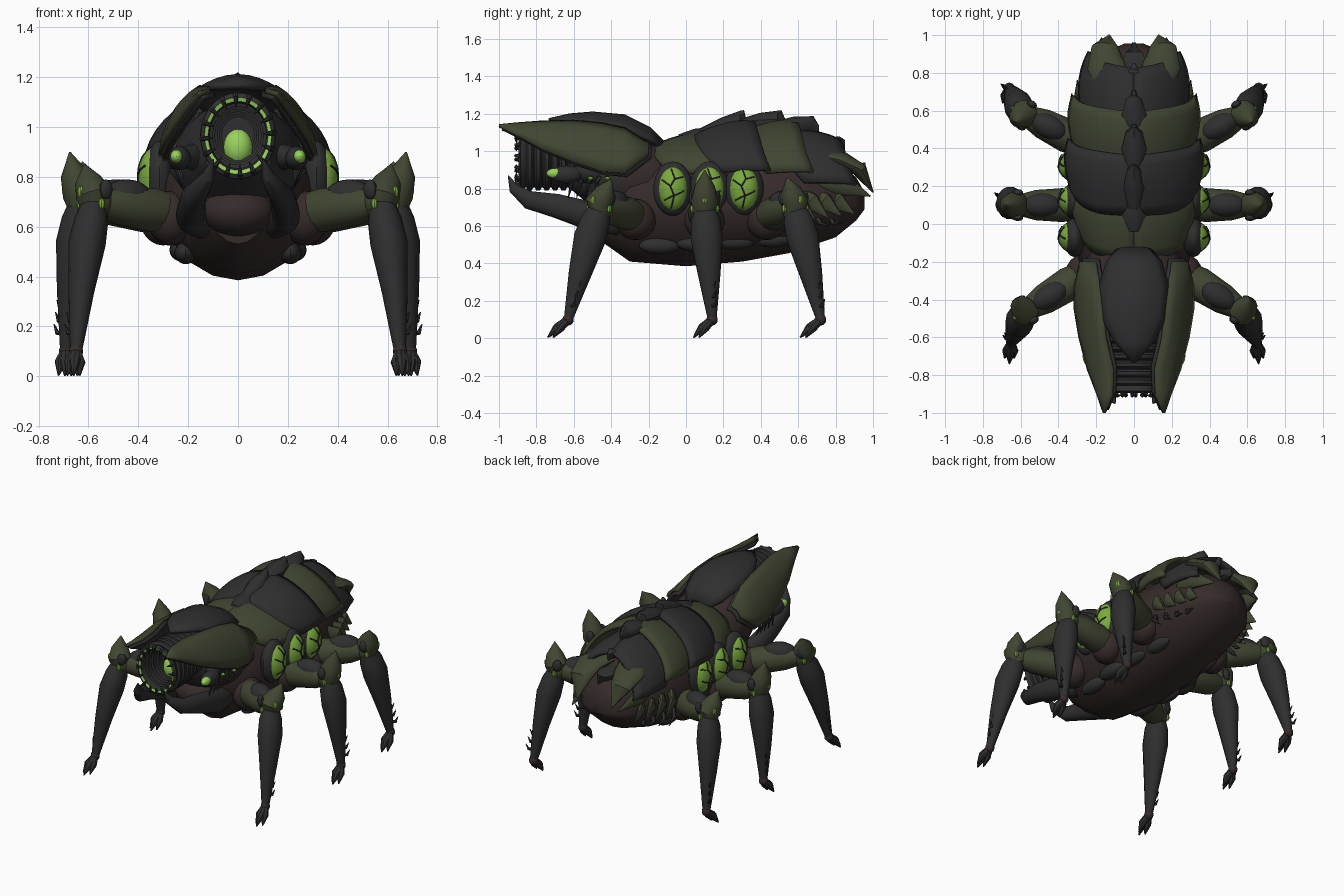
import bpy, bmesh
from math import sin, cos, pi, tau, sqrt, atan2
from mathutils import Vector, Matrix

if "Cube" in bpy.data.objects:
    bpy.data.objects.remove(bpy.data.objects["Cube"], do_unlink=True)

def colour(name, *rgb):
    m = bpy.data.materials.new(name)
    m.use_nodes = True
    m.diffuse_color = (*rgb, 1)
    bsdf = next(n for n in m.node_tree.nodes if n.type == 'BSDF_PRINCIPLED')
    bsdf.inputs["Base Color"].default_value = (*rgb, 1)
    return m

DARK = colour("charcoal shell", .028, .028, .029)
GREEN = colour("olive shell", .052, .060, .031)
BROWN = colour("brown hide", .036, .024, .023)
LIME = colour("lime glow", .32, .65, .11)
SAC = colour("sac green", .20, .40, .05)

def finish(name, bm, mats, mirror=True, thick=0):
    bmesh.ops.recalc_face_normals(bm, faces=bm.faces)
    for f in bm.faces:
        f.smooth = True
    for e in bm.edges:
        e.smooth = e.calc_face_angle(0) < .6
    me = bpy.data.meshes.new(name)
    bm.to_mesh(me)
    bm.free()
    for m in (mats if isinstance(mats, list) else [mats]):
        me.materials.append(m)
    ob = bpy.data.objects.new(name, me)
    bpy.context.collection.objects.link(ob)
    if thick:
        s = ob.modifiers.new("thickness", 'SOLIDIFY')
        s.thickness, s.offset = thick, 0
    if mirror:
        ob.modifiers.new("mirror", 'MIRROR')

def skin(rings, closed=True):
    """Join rows of points with quads; closed rows are capped."""
    bm = bmesh.new()
    rows = [[bm.verts.new(p) for p in r] for r in rings]
    n = len(rows[0])
    for a, b in zip(rows, rows[1:]):
        for i in range(n if closed else n - 1):
            bm.faces.new((a[i], a[(i + 1) % n], b[(i + 1) % n], b[i]))
    if closed:
        bm.faces.new(rows[0])
        bm.faces.new(rows[-1])
    return bm

def tube(name, path, radii, mat, n=14, ref=(0, 0, 1), mirror=True):
    """Tapered limb; a radius may be a (side, up) pair."""
    pts = [Vector(p) for p in path]
    rings = []
    for i, p in enumerate(pts):
        t = (pts[min(i + 1, len(pts) - 1)] - pts[max(i - 1, 0)]).normalized()
        side = t.cross(Vector(ref)).normalized()
        a, b = radii[i] if isinstance(radii[i], tuple) else (radii[i], radii[i])
        rings.append([p + side * a * cos(k * tau / n) + side.cross(t) * b * sin(k * tau / n) for k in range(n)])
    finish(name, skin(rings), mat, mirror)

def ball(name, centre, size, mat, mirror=True, turn=0, seg=16):
    bm = bmesh.new()
    mx = Matrix.Translation(centre) @ Matrix.Rotation(turn, 4, 'Z') @ Matrix.Diagonal((*size, 1))
    bmesh.ops.create_uvsphere(bm, u_segments=seg, v_segments=seg * 3 // 4, radius=1, matrix=mx)
    finish(name, bm, mat, mirror)

def hull(name, sections, zm, mats, n=20, dark_front=-2):
    """Loft of (y, half width, top, bottom) with a keeled belly."""
    cs = [(sin(k * tau / n), cos(k * tau / n)) for k in range(n)]
    bm = skin([[(w * s, y, zm + (zt - zm) * c if c > 0 else zm - (zm - zb) * abs(c) ** 1.25) for s, c in cs]
               for y, w, zt, zb in sections])
    for f in bm.faces:
        f.material_index = int(f.calc_center_median().y < dark_front)
    finish(name, bm, mats, False)

# Body and head mass
hull("body", [(-.47, .13, .9, .53), (-.3, .27, 1.0, .41), (0, .33, 1.03, .385), (.3, .34, 1.06, .41),
              (.55, .31, 1.04, .455), (.8, .25, .95, .54), (.91, .16, .86, .63), (.955, .05, .78, .69)], .7, BROWN)
hull("head", [(-.62, .13, 1.08, .8), (-.5, .2, 1.12, .7), (-.35, .26, 1.1, .6), (-.2, .26, 1.05, .55),
              (-.08, .2, 1.0, .55)], .86, [BROWN, DARK], dark_front=-.4)
for i in range(4):
    ball("belly_plate", (.23 - .02 * abs(i - 1), -.14 + .2 * i, .495 + .012 * i), (.045, .11, .045), DARK)

# Overlapping back armour, swept rearwards down the flanks
def band(name, y0, y1, w0, w1, z0, z1, zc, mat):
    rows = []
    for u in [i / 6 for i in range(7)]:
        h = z0 + (z1 - z0) * u + .015 * sin(pi * u) - .02 * u ** 4 - zc
        w = w0 + (w1 - w0) * u + .012 * sin(pi * u) - .025 * u ** 4
        rows.append([(w * sin(1.36 * v), y0 + (y1 - y0) * u + .13 * v ** 3 * (1 - .3 * u) + .02 * u * sin(pi * v),
                      zc + h * cos(1.36 * v) - .012 * sin(pi * v)) for v in [j / 9 for j in range(10)]])
    finish(name, skin(rows, closed=False), mat, thick=.025)

band("back_plate_1", -.18, .12, .28, .36, 1.02, 1.1, .83, GREEN)
band("back_plate_2", .05, .36, .335, .375, 1.085, 1.175, .83, DARK)
band("back_plate_3", .3, .59, .325, .35, 1.105, 1.17, .82, GREEN)
band("back_plate_4", .5, .82, .29, .265, 1.1, 1.075, .76, DARK)
tube("tail_plate", [(.1, .72, .98), (.15, .84, .955), (.15, .93, .9), (.13, 1.0, .78)],
     [(.09, .03), (.1, .04), (.075, .04), .004], GREEN)
tube("tail_side_plate", [(.22, .72, .86), (.225, .84, .82), (.17, .985, .76)], [(.03, .07), (.035, .06), .004], GREEN)

# Spine ridge, each scale rising to a peak at its rear
for y0, y1, z0, z1 in [(-.04, .13, 1.09, 1.13), (.07, .31, 1.12, 1.22), (.28, .51, 1.17, 1.22),
                       (.47, .68, 1.16, 1.19), (.64, .82, 1.08, 1.08), (.78, .93, .96, .93)]:
    low = z0 - .07
    hull("spine_scale", [(y0, .03, z0, low), (y0 + (y1 - y0) * .5, .07, (z0 + z1) / 2 + .01, low),
                         (y1 - .02, .045, z1 - .003, low), (y1, .02, z1, low), (y1 + .03, .01, z0 - .02, low)],
         z0 - .02, DARK, n=10)

# Head crest and the two long cheek shields with dark linings
crest = [(-.13, .08, 1.05, 1.02), (-.2, .14, 1.12, 1.06), (-.33, .18, 1.185, 1.11), (-.5, .165, 1.2, 1.14),
         (-.62, .1, 1.19, 1.155), (-.73, .005, 1.165, 1.16)]
rows = [[(w * k / 4, y, zt - (zt - ze) * (k / 4) ** 2) for k in range(-4, 5)] for y, w, zt, ze in crest]
finish("head_crest", skin(rows, closed=False), DARK, False, .025)
shield = [(-.2, .2, 1.04, .28, .98), (-.33, .18, 1.12, .31, .88), (-.45, .165, 1.145, .31, .89),
          (-.6, .15, 1.16, .285, .94), (-.77, .11, 1.155, .24, 1.01), (-.9, .11, 1.145, .19, 1.08),
          (-1.0, .15, 1.135, .156, 1.13)]
for name, mat, inset in [("cheek_shield", GREEN, 0), ("cheek_lining", DARK, .016)]:
    rows = []
    for y, xi, zi, xo, zo in shield:
        bulge = [(k / 5, .7 * (xo - xi) * k / 5 * (1 - k / 5) - inset) for k in range(6)]
        rows.append([(xi + (xo - xi) * t + b, y + inset, zi + (zo - zi) * t + b) for t, b in bulge])
    finish(name, skin(rows, closed=False), mat, thick=.02)

# Ribbed mouth tube: outer ribs, glowing lip, then ribbed throat
profile = []
for y in [-.5 - .045 * i for i in range(8)]:
    profile += [(.137, y), (.152, y - .01), (.152, y - .03), (.137, y - .04)]
profile += [(.15, -.885), (.134, -.895), (.12, -.89)]
lip = len(profile) - 2
for i in range(6):
    y, r = -.87 + .045 * i, .113 - .009 * i
    profile += [(r, y), (r, y + .025), (r - .012, y + .03)]
N = 48
bm = skin([[(r * cos(k * tau / N), y, .965 + 1.15 * r * sin(k * tau / N)) for k in range(N)] for r, y in profile])
bm.faces.ensure_lookup_table()
for k in range(N):
    bm.faces[lip * N + k].material_index = int(k % 3 > 0)
finish("mouth_tube", bm, [DARK, LIME], False)
for a in [(k + .17) * tau / 16 for k in range(16)]:
    d, c = Vector((cos(a), 0, 1.15 * sin(a))), Vector((0, -.885, .965))
    tube("mouth_tooth", [c + d * .145, c + d * .135 + Vector((0, -.025, 0)), c + d * .1 + Vector((0, -.02, 0))],
         [.012, .01, .002], DARK, n=6, ref=(.3, 1, .2), mirror=False)
ball("throat_glow", (0, -.72, .92), (.058, .05, .072), LIME, False)

# Eyes, gill teeth and mandibles
ball("eye_socket", (.235, -.64, .875), (.045, .085, .048), DARK)
tube("eye_stalk", [(.16, -.48, .88), (.235, -.62, .88)], [.06, .035], DARK)
ball("eye", (.247, -.7, .882), (.025, .046, .027), LIME)
for i in range(5):
    y = -.6 + .045 * i
    tube("gill_tooth", [(.2 + .01 * i, y, .86), (.235 + .008 * i, y - .01, .83), (.22, y - .03, .75)],
         [.014, .012, .002], DARK, n=6)
    if i % 2 == 0:
        ball("gill_light", (.222 + .011 * i, y, .855), (.011, .016, .009), LIME, seg=8)
tube("mandible", [(.14, -.36, .62), (.19, -.5, .65), (.18, -.7, .71), (.16, -.84, .74), (.12, -.92, .8), (.1, -.95, .87)],
     [.07, (.06, .08), (.05, .065), (.04, .05), .028, .003], DARK)
ball("chin", (0, -.44, .66), (.15, .13, .1), BROWN, False)

# Glowing side sacs with dark cracks
cracks = [[(-.1, .9), (.15, .45), (-.15, .1), (.1, -.3), (-.1, -.9)], [(.15, .45), (.7, .55)],
          [(-.15, .1), (-.75, .4)], [(.1, -.3), (.75, -.1)], [(.1, -.3), (-.6, -.55)]]
for y in (-.07, .125, .31):
    ball("sac_rim", (.315, y, .8), (.06, .105, .145), DARK)
    ball("glow_sac", (.335, y, .8), (.066, .08, .118), SAC)
    for line in cracks:
        uv = [Vector(a).lerp(Vector(b), t) for a, b in zip(line, line[1:]) for t in (0, .5, .95)]
        pts = [(.335 + .066 * sqrt(1 - p.length_squared), y + .08 * p.x, .8 + .118 * p.y) for p in uv]
        tube("sac_crack", pts, [.005] * len(pts), DARK, n=5, ref=(1, 0, 0))

# Rear flank spikes
for i in range(4):
    x, y = .32 - .03 * i, .56 + .07 * i
    tube("flank_spike", [(x - .05, y, .77), (x, y + .04, .73), (x + .01, y + .13, .635 + .01 * i)],
         [.03, (.025, .05), .003], GREEN, n=10)
    tube("flank_bristle", [(x - .03, y, .65), (x, y + .02, .61), (x - .01, y + .07, .56 + .02 * i)],
         [.02, .015, .002], DARK, n=6)

# Legs: thigh, knee spike, swelling shin, thorns and toes
def leg(tag, *joints):
    hip, knee, ankle, toe, tip = map(Vector, joints)
    thigh, up, y_axis = knee - hip, Vector((0, 0, 1)), (0, 1, 0)
    turn, out = atan2(thigh.y, thigh.x), thigh.normalized()
    ball(tag + "_hip", hip - up * .02, (.095, .11, .11), BROWN)
    tube(tag + "_thigh", [hip, hip + thigh * .25, hip + thigh * .7, knee], [.075, .09, .08, .055], GREEN)
    ball(tag + "_thigh_pad", hip + thigh * .6 + up * .04, (.11, .065, .068), DARK, turn=turn)
    ball(tag + "_knee", knee, (.065, .068, .07), GREEN, turn=turn)
    tube(tag + "_knee_spike", [knee - up * .05, knee + up * .03 + out * .015, knee.lerp(tip, .55) + out * .01, tip],
         [.055, .074, .055, .003], GREEN, ref=y_axis)
    ball(tag + "_outer_light", knee + out * .078 + up * .03, (.014, .016, .024), SAC, turn=turn, seg=8)
    for s in (-1, 1):
        spot = knee + Vector((-out.y, out.x, 0)) * .066 * s + out * .02
        ball(tag + "_knee_patch", spot + up * .05 - out * .02, (.03, .02, .04), DARK, turn=turn, seg=10)
        ball(tag + "_knee_light", spot - up * .01, (.014, .014, .022), SAC, seg=8)
    curve = [(-.02, .01), (.12, .015), (.28, .02), (.6, .015), (1, 0)]
    tube(tag + "_shin", [knee.lerp(ankle, t) + out * o for t, o in curve],
         [(.045, .05), (.068, .08), (.075, .088), (.052, .062), .024], DARK, ref=y_axis)
    for t in (.72, .8, .88):
        p, back = knee.lerp(ankle, t) + out * .02, Vector((.025, .02, 0))
        tube(tag + "_shin_thorn", [p, p + back, p + back * 1.5 + up * .035], [.014, .01, .002], DARK, n=6, ref=y_axis)
    ball(tag + "_ankle", ankle, (.03, .03, .032), BROWN, seg=10)
    for s in (-1, 0, 1):
        end = toe + Vector((.025 * s, .03 * abs(s), .004))
        tube(tag + "_toe", [ankle, ankle.lerp(end, .55) + Vector((.006 * s, 0, .008)), end], [.022, .024, .004], DARK, n=8)

leg("front_leg", (.27, -.27, .655), (.565, -.455, .7), (.65, -.63, .1), (.66, -.74, 0), (.615, -.4, .85))
leg("middle_leg", (.3, .1, .655), (.615, .1, .7), (.69, .14, .1), (.695, .04, 0), (.675, .1, .9))
leg("rear_leg", (.28, .43, .655), (.57, .575, .7), (.66, .72, .1), (.67, .61, 0), (.625, .54, .86))
